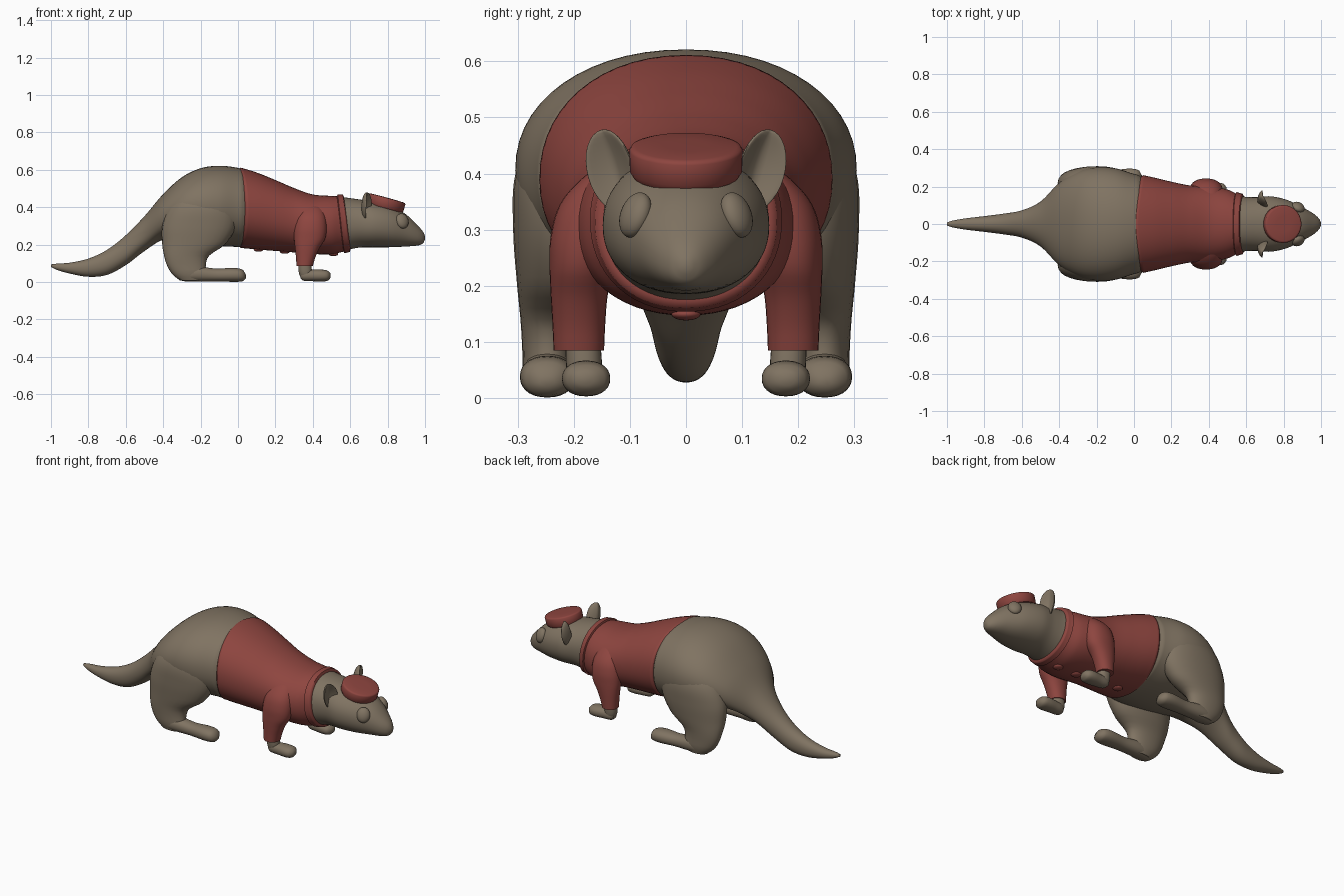
import bpy, bmesh, math
from mathutils import Vector, Matrix

if "Cube" in bpy.data.objects:
    bpy.data.objects.remove(bpy.data.objects["Cube"])


def material(name, rgb):
    m = bpy.data.materials.new(name)
    m.diffuse_color = (*rgb, 1)
    m.use_nodes = True
    m.node_tree.nodes["Principled BSDF"].inputs["Base Color"].default_value = m.diffuse_color
    return m


FUR = material("grey brown fur", (0.215, 0.172, 0.122))
RED = material("red cloth", (0.27, 0.06, 0.05))


def finish(name, bm, mat, angle=50):
    bmesh.ops.recalc_face_normals(bm, faces=bm.faces)
    me = bpy.data.meshes.new(name)
    bm.to_mesh(me)
    bm.free()
    me.materials.append(mat)
    ob = bpy.data.objects.new(name, me)
    bpy.context.collection.objects.link(ob)
    bpy.ops.object.select_all(action='DESELECT')
    ob.select_set(True)
    bpy.context.view_layer.objects.active = ob
    bpy.ops.object.shade_smooth_by_angle(angle=math.radians(angle))
    return ob


def loft(name, rings, mat, angle=50):
    bm = bmesh.new()
    vs = [[bm.verts.new(p) for p in r] for r in rings]
    n = len(vs[0])
    for a, b in zip(vs, vs[1:]):
        for i in range(n):
            bm.faces.new((a[i], a[(i + 1) % n], b[(i + 1) % n], b[i]))
    bm.faces.new(vs[0])
    bm.faces.new(vs[-1])
    return finish(name, bm, mat, angle)


def sample(rows, x):
    """Smooth interpolation of table rows keyed by their first value."""
    k = 0
    while k < len(rows) - 2 and x > rows[k + 1][0]:
        k += 1
    p, q = rows[k], rows[k + 1]
    o, r = rows[max(k - 1, 0)], rows[min(k + 2, len(rows) - 1)]
    h = q[0] - p[0]
    t = min(max((x - p[0]) / h, 0), 1)
    out = []
    for j in range(1, len(p)):
        m0 = (q[j] - o[j]) / (q[0] - o[0]) * h
        m1 = (r[j] - p[j]) / (r[0] - p[0]) * h
        out.append((2*t**3 - 3*t*t + 1) * p[j] + (t**3 - 2*t*t + t) * m0
                   + (3*t*t - 2*t**3) * q[j] + (t**3 - t*t) * m1)
    return out


def se(v, n):
    return math.copysign(abs(v) ** (2 / n), v)


# Body outline: x, top z, bottom z, half width
BODY = [(-1, .094, .08, .008), (-.97, .098, .065, .018), (-.9, .103, .045, .03),
        (-.8, .125, .028, .042), (-.7, .172, .038, .055), (-.6, .25, .09, .073),
        (-.5, .352, .165, .12), (-.4, .47, .225, .22), (-.3, .56, .215, .28),
        (-.2, .608, .2, .303), (-.1, .621, .192, .298), (0, .61, .187, .268),
        (.1, .581, .178, .246), (.2, .541, .17, .222), (.3, .498, .162, .202),
        (.4, .464, .154, .198), (.5, .456, .152, .18), (.57, .452, .168, .15),
        (.65, .441, .184, .143), (.73, .428, .185, .148), (.82, .404, .186, .128),
        (.9, .36, .19, .09), (.96, .303, .195, .055), (.99, .268, .207, .028),
        (1, .245, .228, .008)]


def body_point(x, a, off=0.0):
    top, bot, w = sample(BODY, x)
    c, h = (top + bot) / 2, (top - bot) / 2
    return Vector((x, (w + off) * se(math.cos(a), 2.15), c + (h + off) * se(math.sin(a), 2.15)))


N = 56
ANG = [2 * math.pi * i / N for i in range(N)]

# Body, head and tail in one skin, tucked in slightly below the jacket
xs = [-1 + 1.96 * i / 130 for i in range(131)] + [.97, .98, .987, .993, .997, 1]
loft("body", [[body_point(x, a, -.012 if .03 < x < .55 else 0) for a in ANG] for x in xs], FUR, 80)


# Jacket follows the body between a curved hem and a sloping neckline
def hem(a):
    return .002 + .035 * abs(math.cos(a)) ** 1.5


def neck(a):
    return .568 - .018 * math.sin(a)


def sheath(name, start, end, steps, off):
    rings = []
    for i in range(steps + 1):
        t = i / steps
        o = off - (.012 if i in (0, steps) else 0)
        rings.append([body_point(start(a) + (end(a) - start(a)) * t, a, o) for a in ANG])
    return loft(name, rings, RED, 60)


sheath("jacket", hem, neck, 50, .004)
sheath("collar", lambda a: neck(a) - .022, lambda a: neck(a) + .016, 8, .014)


# Limbs: rows are position, u0, u1, v0, v1 along axis z (u=x, v=y) or x (u=y, v=z)
def limb(name, rows, axis, side, mat, steps=26, n=2.2):
    rings = []
    for i in range(steps + 1):
        p = rows[0][0] + (rows[-1][0] - rows[0][0]) * i / steps
        u0, u1, v0, v1 = sample(rows, p)
        ring = []
        for a in ANG[::2]:
            u = (u0 + u1) / 2 + (u1 - u0) / 2 * se(math.cos(a), n)
            v = (v0 + v1) / 2 + (v1 - v0) / 2 * se(math.sin(a), n)
            ring.append((u, side * v, p) if axis == 'z' else (p, side * u, v))
        rings.append(ring)
    return loft(name, rings, mat)


HIND_LEG = [(.008, -.31, -.19, .215, .28), (.04, -.35, -.17, .2, .29), (.09, -.38, -.172, .195, .292),
            (.14, -.395, -.155, .18, .295), (.2, -.405, -.07, .15, .301), (.3, -.405, -.01, .12, .308),
            (.4, -.37, -.01, .1, .304), (.5, -.3, -.06, .1, .262)]
HIND_FOOT = [(-.325, .235, .26, .02, .05), (-.3, .215, .28, .006, .07), (-.24, .203, .29, .002, .085),
             (-.12, .205, .287, .003, .072), (-.03, .198, .296, .001, .075), (.015, .203, .292, .002, .07),
             (.034, .216, .28, .008, .058), (.042, .235, .26, .02, .04)]
SLEEVE = [(.085, .313, .4, .146, .236), (.13, .31, .413, .144, .238), (.18, .305, .435, .14, .241),
          (.23, .3, .465, .13, .243), (.29, .3, .475, .11, .241), (.35, .31, .47, .09, .222),
          (.4, .335, .45, .08, .175), (.425, .36, .425, .08, .13)]
FORELEG = [(.015, .34, .39, .16, .205), (.05, .325, .395, .15, .213), (.12, .325, .39, .155, .215)]
FOREFOOT = [(.335, .165, .2, .018, .05), (.35, .15, .21, .007, .062), (.4, .14, .216, .004, .066),
            (.45, .135, .221, .003, .066), (.48, .142, .214, .007, .06), (.495, .165, .195, .022, .045)]


def ellipsoid(name, centre, radii, rot, mat):
    bm = bmesh.new()
    bmesh.ops.create_uvsphere(bm, u_segments=28, v_segments=16, radius=1)
    m = Matrix.Translation(centre) @ rot @ Matrix.Diagonal((*radii, 1))
    bmesh.ops.transform(bm, matrix=m, verts=bm.verts)
    return bm if name is None else finish(name, bm, mat, 80)


for side, tag in ((1, "left"), (-1, "right")):
    limb("hind_leg_" + tag, HIND_LEG, 'z', side, FUR)
    limb("hind_foot_" + tag, HIND_FOOT, 'x', side, FUR)
    limb("sleeve_" + tag, SLEEVE, 'z', side, RED)
    limb("front_leg_" + tag, FORELEG, 'z', side, FUR, 8)
    limb("front_foot_" + tag, FOREFOOT, 'x', side, FUR)
    # Eye, set on the slanted cheek
    ellipsoid("eye_" + tag, (.878, side * .09, .326), (.036, .024, .042),
              Matrix.Rotation(-side * .5, 4, 'Z') @ Matrix.Rotation(side * .35, 4, 'X'), FUR)
    # Ear, a rounded leaf with a hollowed front
    ear = ellipsoid(None, (0, 0, 0), (.026, .044, .076), Matrix(), FUR)
    for v in ear.verts:
        if v.co.x > 0:
            d = (v.co.y / .044) ** 2 + (v.co.z / .076) ** 2
            v.co.x -= .034 * max(0, 1 - d) ** .8
        v.co.x += .3 * abs(v.co.y)
    ear.transform(Matrix.Translation((.685, side * .13, .405))
                  @ Matrix.Rotation(side * .35, 4, 'Z') @ Matrix.Rotation(-side * .25, 4, 'X')
                  @ Matrix.Rotation(.12, 4, 'Y'))
    finish("ear_" + tag, ear, FUR, 80)

# Round cap, tilted forward with a softened rim
tilt = Matrix.Translation((.793, 0, .424)) @ Matrix.Rotation(math.radians(15.5), 4, 'Y')
cap = [(.094, -.03), (.1, -.02), (.101, .018), (.098, .023), (.09, .0255), (.04, .027)]
loft("cap", [[tilt @ Vector((r * math.cos(a), r * math.sin(a), z)) for a in ANG] for r, z in cap], RED, 50)

# Buttons down the chest and belly
for i, x in enumerate((.11, .25, .39, .51)):
    ellipsoid("button_%d" % (i + 1), body_point(x, -math.pi / 2, .004), (.026, .026, .011), Matrix(), RED)
